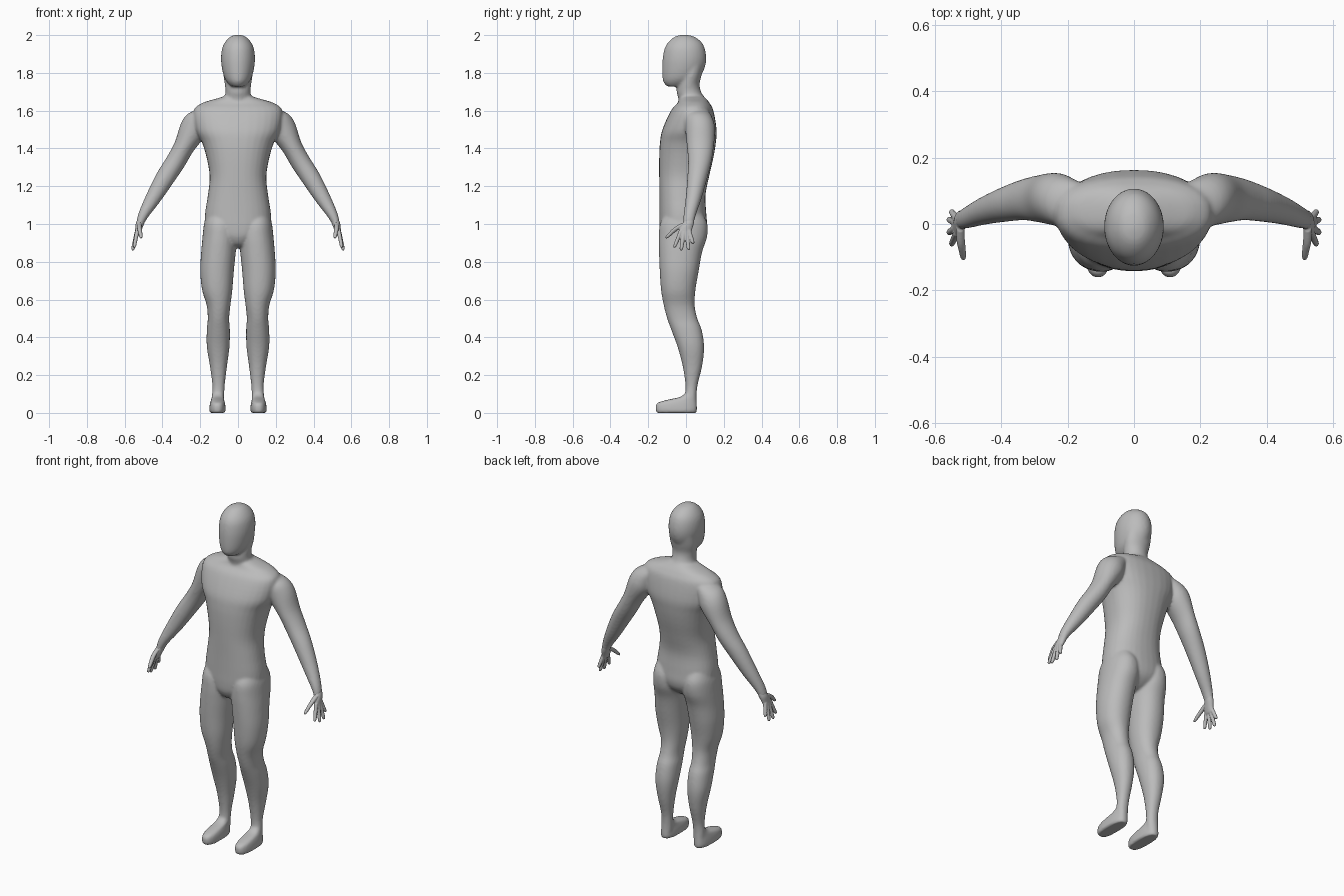
import bpy, bmesh, math
from mathutils import Vector

skin = bpy.data.materials.new("plain grey")
skin.diffuse_color = (0.5, 0.5, 0.5, 1)


def smooth_rows(rows, steps=4):
    """Catmull-Rom interpolation of station rows."""
    out = []
    for i in range(len(rows) - 1):
        a, b = rows[max(i - 1, 0)], rows[i]
        c, d = rows[i + 1], rows[min(i + 2, len(rows) - 1)]
        for s in range(steps):
            t = s / steps
            out.append([0.5 * (2 * q + (r - p) * t + (2 * p - 5 * q + 4 * r - w) * t * t
                               + (3 * q - p - 3 * r + w) * t ** 3)
                        for p, q, r, w in zip(a, b, c, d)])
    out.append(list(rows[-1]))
    return out


def loft(bm, rows, axis=(1, 0, 0), power=2.0, side=1, n=32):
    """Closed tube through rows of (x, y, z, radius along axis, radius along y)."""
    u, v = Vector(axis).normalized(), Vector((0, 1, 0))
    rings = []
    for x, y, z, ru, rv in smooth_rows(rows):
        ring = []
        for k in range(n):
            a = 2 * math.pi * k / n
            c, s = math.cos(a), math.sin(a)
            p = (Vector((x, y, z))
                 + u * max(ru, .002) * math.copysign(abs(c) ** (2 / power), c)
                 + v * max(rv, .002) * math.copysign(abs(s) ** (2 / power), s))
            ring.append(bm.verts.new((p.x * side, p.y, p.z)))
        rings.append(ring)
    for r0, r1 in zip(rings, rings[1:]):
        for k in range(n):
            bm.faces.new((r0[k], r0[(k + 1) % n], r1[(k + 1) % n], r1[k]))
    bm.faces.new(rings[0][::-1])
    bm.faces.new(rings[-1])


def column(rows):
    """(z, x min, x max, y front, y back) to loft rows."""
    return [((a + b) / 2, (f + k) / 2, z, (b - a) / 2, (k - f) / 2) for z, a, b, f, k in rows]


def centred(rows):
    """(z, half width, y front, y back) to loft rows."""
    return column([(z, -w, w, f, k) for z, w, f, k in rows])


def finish(bm, name, voxel, rounds):
    """Fuse the overlapping parts into one smooth skin."""
    bmesh.ops.recalc_face_normals(bm, faces=bm.faces)
    mesh = bpy.data.meshes.new(name)
    bm.to_mesh(mesh)
    bm.free()
    mesh.materials.append(skin)
    mesh.polygons.foreach_set("use_smooth", [True] * len(mesh.polygons))
    ob = bpy.data.objects.new(name, mesh)
    bpy.context.collection.objects.link(ob)
    fuse = ob.modifiers.new("fuse", 'REMESH')
    fuse.mode = 'VOXEL'
    fuse.voxel_size = voxel
    fuse.use_smooth_shade = True
    relax = ob.modifiers.new("relax", 'SMOOTH')
    relax.factor = 0.5
    relax.iterations = rounds
    return ob


body = bmesh.new()

# Head, from crown to chin
loft(body, centred([
    (2.002, .012, -.02, .0), (1.992, .04, -.058, .042), (1.965, .067, -.092, .08),
    (1.93, .084, -.113, .099), (1.88, .09, -.123, .107), (1.83, .086, -.126, .10),
    (1.78, .074, -.125, .075), (1.75, .057, -.119, .04), (1.728, .034, -.10, -.01)]))

# Neck
loft(body, centred([
    (1.86, .075, -.02, .10), (1.79, .077, -.03, .083), (1.74, .07, -.045, .072),
    (1.70, .066, -.05, .08), (1.66, .075, -.04, .10), (1.60, .09, -.04, .12)]))

# Torso, from shoulders to crotch
loft(body, centred([
    (1.68, .06, -.03, .09), (1.662, .12, -.035, .108), (1.64, .19, -.045, .125),
    (1.60, .235, -.08, .145), (1.50, .225, -.125, .162), (1.43, .19, -.138, .158),
    (1.35, .166, -.142, .145), (1.25, .15, -.142, .122), (1.15, .16, -.141, .103),
    (1.05, .175, -.141, .108), (.98, .17, -.141, .112), (.93, .12, -.135, .095),
    (.89, .06, -.11, .05), (.875, .03, -.07, .01)]), power=2.3)

for side in (1, -1):
    # Leg
    loft(body, column([
        (1.05, .03, .165, -.11, .09), (1.0, .012, .18, -.138, .113),
        (.93, .005, .188, -.144, .111), (.85, .012, .195, -.143, .085),
        (.75, .022, .20, -.139, .067), (.65, .03, .19, -.132, .05), (.57, .04, .166, -.118, .046),
        (.5, .047, .16, -.10, .06), (.44, .043, .165, -.078, .083), (.35, .045, .165, -.045, .096),
        (.25, .058, .149, -.018, .086), (.15, .07, .136, -.003, .062),
        (.09, .073, .138, -.004, .056), (.04, .075, .138, -.0, .054)]), power=2.15, side=side)
    # Foot
    loft(body, column([
        (.0, .07, .147, -.155, .054), (.012, .066, .152, -.16, .058), (.04, .067, .15, -.16, .058),
        (.056, .07, .147, -.145, .057), (.069, .073, .143, -.10, .057),
        (.085, .075, .139, -.03, .056), (.11, .08, .133, -.0, .054)]), power=2.5, side=side)
    # Arm
    loft(body, [
        (.16, .06, 1.595, .04, .06), (.205, .067, 1.555, .066, .075), (.237, .075, 1.50, .073, .079),
        (.285, .076, 1.41, .055, .071), (.33, .073, 1.33, .053, .062), (.385, .06, 1.245, .051, .053),
        (.45, .04, 1.135, .041, .042), (.50, .02, 1.05, .028, .033), (.521, .012, 1.0, .02, .028)],
        axis=(.89, 0, .45), side=side)

finish(body, "body", .0075, 6)

# Hands: (root, tip) of each finger, fanned out from the palm
fingers = [((.533, .016, .965), (.55, .038, .895)), ((.536, .004, .955), (.558, .014, .862)),
           ((.536, -.012, .955), (.558, -.026, .86)), ((.533, -.026, .965), (.55, -.062, .875))]
for side, name in ((1, "left_hand"), (-1, "right_hand")):
    hand = bmesh.new()
    flat = (.96, 0, .25)
    # Palm
    loft(hand, [(.508, .017, 1.03, .021, .028), (.52, .012, 1.0, .021, .029),
                (.528, -.002, .97, .017, .034), (.535, -.004, .945, .012, .03),
                (.537, -.004, .938, .006, .02)], axis=flat, side=side, n=20)
    # Fingers
    for root, tip in fingers:
        a, b = Vector(root), Vector(tip)
        loft(hand, [(*a.lerp(b, t), r, r * 1.05) for t, r in
                    ((0, .0115), (.5, .0105), (.85, .0095), (.96, .007), (1, .003))],
             axis=flat, side=side, n=12)
    # Thumb
    loft(hand, [(.523, -.005, 1.005, .013, .02), (.522, -.045, .98, .013, .02),
                (.517, -.078, .952, .011, .015), (.514, -.098, .932, .009, .011),
                (.513, -.104, .924, .003, .004)], axis=(1, 0, 0), side=side, n=12)
    finish(hand, name, .0035, 2)
